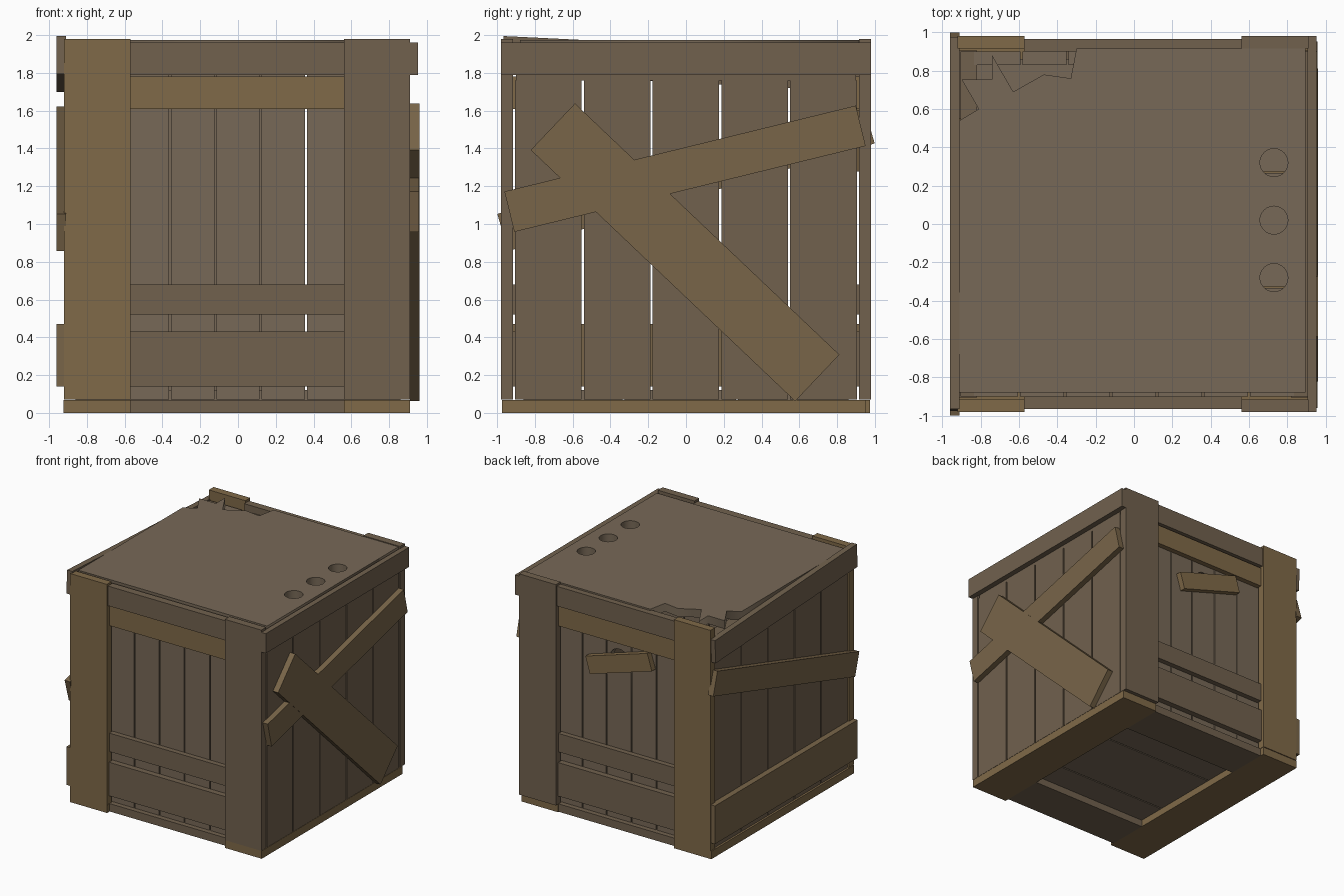
import bpy, math
from mathutils import Matrix, Vector

if "Cube" in bpy.data.objects:
    bpy.data.objects.remove(bpy.data.objects["Cube"])


def material(name, rgb):
    m = bpy.data.materials.new(name)
    m.diffuse_color = (*rgb, 1)
    m.use_nodes = True
    m.node_tree.nodes["Principled BSDF"].inputs["Base Color"].default_value = m.diffuse_color
    return m


PLANK = material("weathered_wood", (0.185, 0.140, 0.095))
FRAME = material("brown_wood", (0.165, 0.120, 0.076))
GOLD = material("golden_wood", (0.215, 0.142, 0.065))
CROSS = material("patch_wood", (0.190, 0.130, 0.066))


def oriented_box(name, matrix, size, mat):
    x, y, z = (s / 2 for s in size)
    verts = [matrix @ Vector((sx * x, sy * y, sz * z))
             for sx in (-1, 1) for sy in (-1, 1) for sz in (-1, 1)]
    faces = [(0, 1, 3, 2), (4, 6, 7, 5), (0, 4, 5, 1), (2, 3, 7, 6), (0, 2, 6, 4), (1, 5, 7, 3)]
    me = bpy.data.meshes.new(name)
    me.from_pydata(verts, [], faces)
    me.materials.append(mat)
    ob = bpy.data.objects.new(name, me)
    bpy.context.collection.objects.link(ob)
    return ob


def box(name, xs, ys, zs, mat):
    r = [sorted(p) for p in (xs, ys, zs)]
    centre = Vector([(a + b) / 2 for a, b in r])
    return oriented_box(name, Matrix.Translation(centre), [b - a for a, b in r], mat)


def side_board(name, xs, p, q, width, mat):
    """Board on a side wall, running from p to q in (y, z)."""
    dy, dz = q[0] - p[0], q[1] - p[1]
    m = Matrix.Translation((sum(xs) / 2, (p[0] + q[0]) / 2, (p[1] + q[1]) / 2))
    m = m @ Matrix.Rotation(math.atan2(dz, dy), 4, 'X')
    return oriented_box(name, m, (abs(xs[1] - xs[0]), math.hypot(dy, dz), width), mat)


def slab(name, outline, holes, thickness, matrix, mat):
    """Flat panel with round holes, made from a filled curve."""
    cu = bpy.data.curves.new(name, 'CURVE')
    cu.dimensions, cu.fill_mode, cu.extrude = '2D', 'BOTH', thickness / 2
    loops = [outline] + [[(x + r * math.cos(i * math.tau / 24), y + r * math.sin(i * math.tau / 24))
                          for i in range(24)] for x, y, r in holes]
    for pts in loops:
        sp = cu.splines.new('POLY')
        sp.points.add(len(pts) - 1)
        for pt, (x, y) in zip(sp.points, pts):
            pt.co = (x, y, 0, 1)
        sp.use_cyclic_u = True
    tmp = bpy.data.objects.new(name + "_curve", cu)
    bpy.context.collection.objects.link(tmp)
    dg = bpy.context.evaluated_depsgraph_get()
    me = bpy.data.meshes.new_from_object(tmp.evaluated_get(dg))
    bpy.data.objects.remove(tmp)
    me.transform(matrix)
    me.materials.clear()
    me.materials.append(mat)
    ob = bpy.data.objects.new(name, me)
    bpy.context.collection.objects.link(ob)


# Front and back walls: planks, rails and corner posts
for s, side in ((-1, "front"), (1, "back")):
    for i in range(7):
        shift = 0 if s < 0 else 0.012
        a = -0.84 + 0.24 * i + (shift if 0 < i < 5 else 0) + 0.005
        b = -0.84 + 0.24 * (i + 1) + (shift if i < 4 else 0) - 0.005
        if s > 0 and i == 3:
            slab("back_plank_with_hole", [(a, 0.07), (b, 0.07), (b, 1.9), (a, 1.9)],
                 [(0.01, 1.45, 0.09)], 0.07,
                 Matrix.Translation((0, 0.865, 0)) @ Matrix.Rotation(math.pi / 2, 4, 'X'), PLANK)
        else:
            box(f"{side}_plank", (a, b), (s * 0.83, s * 0.90), (0.07, 1.9), PLANK)
    for name, z0, z1, y, mat in (("top_rail", 1.79, 1.96, 0.965, FRAME),
                                 ("header", 1.61, 1.78, 0.945, GOLD),
                                 ("middle_rail", 0.52, 0.68, 0.945, FRAME),
                                 ("lower_rail", 0.14, 0.43, 0.95, FRAME)):
        box(f"{side}_{name}", (-0.57, 0.56), (s * 0.90, s * y), (z0, z1), mat)
    box(f"{side}_left_post", (-0.92, -0.57), (s * 0.915, s * 0.98), (0.07, 1.98), GOLD)
    box(f"{side}_right_post", (0.56, 0.91), (s * 0.915, s * 0.98), (0.07, 1.98), FRAME)

# Side walls: five planks and a header each
for s, side in ((-1, "left"), (1, "right")):
    for i in range(5):
        y = -0.91 + 0.364 * i
        box(f"{side}_plank", (s * 0.82, s * 0.91), (y + 0.005, y + 0.358), (0.07, 1.76), FRAME)
    box(f"{side}_header", (s * 0.82, s * 0.905), (-0.90, 0.90), (1.76, 1.90), FRAME)

# Right side rail and crossed boards
box("right_top_rail", (0.905, 0.952), (-0.98, 0.98), (1.79, 1.96), FRAME)
side_board("right_shallow_board", (0.91, 0.958), (-0.935, 1.065), (0.925, 1.52), 0.22, CROSS)
side_board("right_steep_board", (0.91, 0.96), (-0.705, 1.515), (0.695, 0.185), 0.34, CROSS)

# Left side rails and slanted board
side_board("left_top_rail", (-0.96, -0.91), (-0.97, 1.895), (0.97, 1.80), 0.20, FRAME)
side_board("left_slanted_board", (-0.96, -0.91), (-0.97, 0.955), (0.97, 1.525), 0.205, CROSS)
box("left_lower_rail", (-0.96, -0.91), (-0.975, 0.975), (0.14, 0.47), CROSS)

# Small patch over the hole in the back
patch = (Matrix.Translation((-0.02, 0.925, 1.44)) @ Matrix.Rotation(math.radians(17), 4, 'Y'))
oriented_box("back_hole_patch", patch, (0.62, 0.05, 0.15), GOLD)

# Lid with broken corner and three round holes
lid = [(-0.91, -0.88), (0.895, -0.88), (0.895, 0.915), (-0.30, 0.915), (-0.33, 0.76),
       (-0.47, 0.78), (-0.63, 0.69), (-0.74, 0.88), (-0.74, 0.755), (-0.90, 0.755),
       (-0.81, 0.60), (-0.91, 0.54)]
slab("lid", lid, [(0.73, y, 0.073) for y in (0.32, 0.02, -0.28)], 0.07,
     Matrix.Translation((0, 0, 1.938)), PLANK)

# Floor planks and bottom frame
for a, b in ((-0.86, -0.335), (-0.325, 0.265), (0.275, 0.86)):
    box("floor_plank", (-0.86, 0.86), (a, b), (0.06, 0.12), PLANK)
box("bottom_left_board", (-0.925, -0.57), (-0.975, 0.975), (0, 0.068), GOLD)
box("bottom_right_board", (0.56, 0.91), (-0.975, 0.95), (0, 0.068), GOLD)
for s, side in ((-1, "front"), (1, "back")):
    box(f"bottom_{side}_board", (-0.57, 0.56), (s * 0.58, s * 0.94), (0, 0.068), FRAME)
